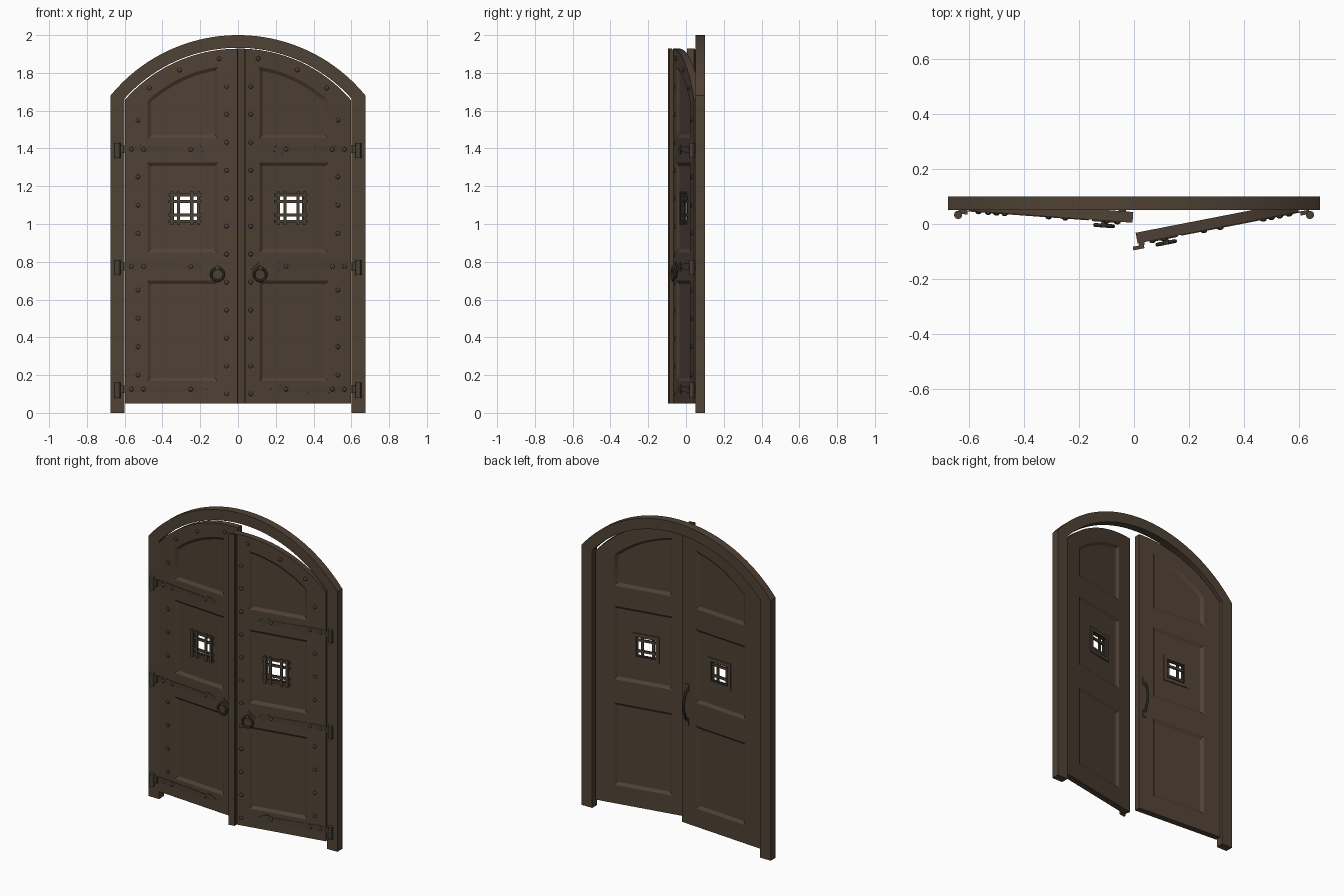
import bpy, bmesh
from math import sin, cos, pi, sqrt, radians
from mathutils import Matrix, Vector

cube = bpy.data.objects.get("Cube")
if cube:
    bpy.data.objects.remove(cube)


def material(name, color):
    m = bpy.data.materials.new(name)
    m.use_nodes = True
    m.diffuse_color = (*color, 1)
    m.node_tree.nodes["Principled BSDF"].inputs["Base Color"].default_value = (*color, 1)
    return m


WOOD = material("dark wood", (0.080, 0.054, 0.036))
IRON = material("aged iron", (0.068, 0.052, 0.034))

ARCH_Z = 1.128               # centre height shared by every arc
FRONT, BACK = 0.051, 0.090   # faces of a closed leaf
PIN_X, PIN_Y = 0.638, 0.033
STRAPS = (1.395, 0.775, 0.125)
WINDOW = Vector((0.28, 0, 1.083))


def swing(side, angle):
    """Mirror a closed leaf to its side and open it about its hinge pin."""
    pin = Vector((side * PIN_X, PIN_Y, 0))
    turn = Matrix.Rotation(radians(side * angle), 4, 'Z')
    return (Matrix.Translation(pin) @ turn @ Matrix.Translation(-pin)
            @ Matrix.Diagonal((side, 1, 1, 1)))


def arc(radius, x0, x1, n=20):
    xs = [x0 + (x1 - x0) * i / n for i in range(n + 1)]
    return [(x, ARCH_Z + sqrt(radius ** 2 - x * x)) for x in xs]


def rect(x0, x1, z0, z1):
    return [(x0, z0), (x1, z0), (x1, z1), (x0, z1)]


def prism(bm, near, y0, y1, far=None):
    """Solid between an outline at y0 and another at y1."""
    far = far or near
    a = [bm.verts.new((x, y0, z)) for x, z in near]
    b = [bm.verts.new((x, y1, z)) for x, z in far]
    bm.faces.new(a)
    bm.faces.new(b[::-1])
    for i in range(len(a)):
        j = (i + 1) % len(a)
        bm.faces.new((a[j], a[i], b[i], b[j]))


def tube(bm, path, radius, closed=False, sides=8):
    """Round bar swept along a path of points."""
    n, rings = len(path), []
    for i, p in enumerate(path):
        prev = path[i - 1] if closed or i else p
        nxt = path[(i + 1) % n] if closed or i < n - 1 else p
        t = (nxt - prev).normalized()
        u = t.orthogonal().normalized() if abs(t.x) > 0.99 else t.cross(Vector((1, 0, 0))).normalized()
        if closed:
            u = Vector((0, 1, 0))
        w = t.cross(u)
        rings.append([bm.verts.new(p + radius * (cos(2 * pi * k / sides) * u + sin(2 * pi * k / sides) * w))
                      for k in range(sides)])
    for i in range(n if closed else n - 1):
        r, s = rings[i], rings[(i + 1) % n]
        for k in range(sides):
            m = (k + 1) % sides
            bm.faces.new((r[k], r[m], s[m], s[k]))
    if not closed:
        bm.faces.new(rings[0][::-1])
        bm.faces.new(rings[-1])


def finish(bm, name, mat, matrix=Matrix()):
    bm.transform(matrix)
    bmesh.ops.recalc_face_normals(bm, faces=bm.faces)
    mesh = bpy.data.meshes.new(name)
    bm.to_mesh(mesh)
    bm.free()
    mesh.materials.append(mat)
    ob = bpy.data.objects.new(name, mesh)
    bpy.context.collection.objects.link(ob)
    return ob


# Arched frame with two posts
bm = bmesh.new()
outer = arc(0.872, -0.675, 0.675, 40)
inner = arc(0.805, 0.6, -0.6, 40)
prism(bm, [(-0.675, 0)] + outer + [(0.675, 0), (0.6, 0)] + inner + [(-0.6, 0)], 0.05, 0.1)
finish(bm, "door_frame", WOOD)


# Panel outlines, shrunk by a margin
def panels(m):
    x0, x1 = 0.108 + m, 0.48 - m
    return [rect(x0, x1, 0.168 + m, 0.7 - m),
            rect(x0, x1, 0.85 + m, 1.325 - m),
            [(x0, 1.455 + m), (x1, 1.455 + m)] + arc(0.712 - m, x1, x0, 14)]


def square(half):
    return rect(WINDOW.x - half, WINDOW.x + half, WINDOW.z - half, WINDOW.z + half)


def cut(ob, cutter):
    """Subtract the cutter, bake the result and drop the cutter."""
    mod = ob.modifiers.new("cut", 'BOOLEAN')
    mod.operation, mod.solver, mod.object = 'DIFFERENCE', 'EXACT', cutter
    cutter.hide_render = True
    graph = bpy.context.evaluated_depsgraph_get()
    mesh = bpy.data.meshes.new_from_object(ob.evaluated_get(graph))
    ob.modifiers.clear()
    ob.data = mesh
    bpy.data.objects.remove(cutter)


def build_leaf(label, side, angle):
    place = swing(side, angle)
    recess = 0.012

    # Leaf with sunken panels on both faces and a barred window
    bm = bmesh.new()
    prism(bm, [(0.005, 0.05), (0.6, 0.05)] + arc(0.8, 0.6, 0.005), FRONT, BACK)
    leaf = finish(bm, label + "_door", WOOD, place)
    for face, depth in ((FRONT, recess), (BACK, -recess)):
        bm = bmesh.new()
        for wide, narrow in zip(panels(-0.018), panels(0.018)):
            prism(bm, wide, face - depth, face + depth, narrow)
        cut(leaf, finish(bm, "panel_cutter", WOOD, place))
    bm = bmesh.new()
    prism(bm, square(0.07), 0, 0.2)
    cut(leaf, finish(bm, "window_cutter", WOOD, place))

    # Window trim on the back
    bm = bmesh.new()
    c = WINDOW
    for d in (-0.074, 0.074):
        prism(bm, rect(c.x + d - 0.012, c.x + d + 0.012, c.z - 0.086, c.z + 0.086), 0.076, 0.084)
        prism(bm, rect(c.x - 0.062, c.x + 0.062, c.z + d - 0.012, c.z + d + 0.012), 0.076, 0.084)
    finish(bm, label + "_window_trim", WOOD, place)

    # Crossed bars of the window grille
    bm = bmesh.new()
    for d in (-0.07, -0.035, 0.035, 0.07):
        prism(bm, rect(c.x + d - 0.008, c.x + d + 0.008, c.z - 0.088, c.z + 0.088), 0.049, 0.057)
        prism(bm, rect(c.x - 0.088, c.x + 0.088, c.z + d - 0.008, c.z + d + 0.008), 0.055, 0.064)
    finish(bm, label + "_window_grille", IRON, place)

    # Strap hinges with spade tips, and their knuckles
    bm = bmesh.new()
    for z in STRAPS:
        half = [(PIN_X, 0.02), (0.55, 0.02), (0.25, 0.013), (0.235, 0.024), (0.2, 0.018)]
        outline = [(x, z + h) for x, h in half] + [(0.165, z)] + [(x, z - h) for x, h in half[::-1]]
        prism(bm, outline, FRONT - 0.003, FRONT + 0.001)
        prism(bm, rect(0.605, PIN_X, z - 0.02, z + 0.02), PIN_Y + 0.004, FRONT)
        tube(bm, [Vector((PIN_X, PIN_Y, z - 0.045)), Vector((PIN_X, PIN_Y, z + 0.035))], 0.015, sides=12)
    finish(bm, label + "_hinges", IRON, place)

    # Domed studs along the edges, the arch and the straps
    spots = [(0.06, 0.1 + 0.148 * i) for i in range(12)]
    spots += [(0.53, 0.2 + 0.15 * i) for i in range(10) if i not in (4, 8)]
    spots += [(0.47, 1.72), (0.31, 1.815), (0.1, 1.875)]
    spots += [(x, z) for x in (0.25, 0.5, 0.565) for z in STRAPS]
    bm = bmesh.new()
    for x, z in spots:
        where = Matrix.Translation((x, FRONT - 0.002, z)) @ Matrix.Diagonal((1, 0.7, 1, 1))
        bmesh.ops.create_uvsphere(bm, u_segments=10, v_segments=6, radius=0.012, matrix=where)
    finish(bm, label + "_studs", IRON, place)

    # Ring pull on a diamond plate
    bm = bmesh.new()
    x, z, h = 0.107, 0.757, 0.045
    prism(bm, [(x - h, z), (x, z - h), (x + h, z), (x, z + h)], FRONT - 0.005, FRONT)
    tube(bm, [Vector((x, FRONT, z + 0.012)), Vector((x, 0.026, z + 0.012))], 0.011)
    ring = [Vector((x + 0.033 * cos(t * pi / 12), 0.033, 0.733 + 0.033 * sin(t * pi / 12))) for t in range(24)]
    tube(bm, ring, 0.007, closed=True)
    finish(bm, label + "_ring_pull", IRON, place)
    return place


build_leaf("left", 1, 11)
right_place = build_leaf("right", -1, 4.2)

# Stepped cover strip on the meeting edge of the left leaf
bm = bmesh.new()
prism(bm, rect(-0.015, 0.026, 0.05, 1.93), 0.029, 0.042)
prism(bm, rect(0.008, 0.03, 0.05, 1.925), 0.042, FRONT)
finish(bm, "cover_strip", WOOD, swing(1, 11))

# Bowed pull handle on the back of the right leaf
bm = bmesh.new()
bow = [Vector((0.045, BACK + 0.034 * sin(pi * i / 12) ** 0.6, 0.72 + 0.2 * i / 12)) for i in range(13)]
tube(bm, bow, 0.008)
for z in (0.71, 0.93):
    prism(bm, rect(0.031, 0.059, z - 0.025, z + 0.025), BACK, BACK + 0.006)
finish(bm, "back_handle", IRON, right_place)

# Smooth the rounded parts, keeping edges sharp
for ob in bpy.context.scene.objects:
    ob.select_set(ob.type == 'MESH')
    if ob.type == 'MESH':
        bpy.context.view_layer.objects.active = ob
bpy.ops.object.shade_smooth_by_angle(angle=radians(30))
